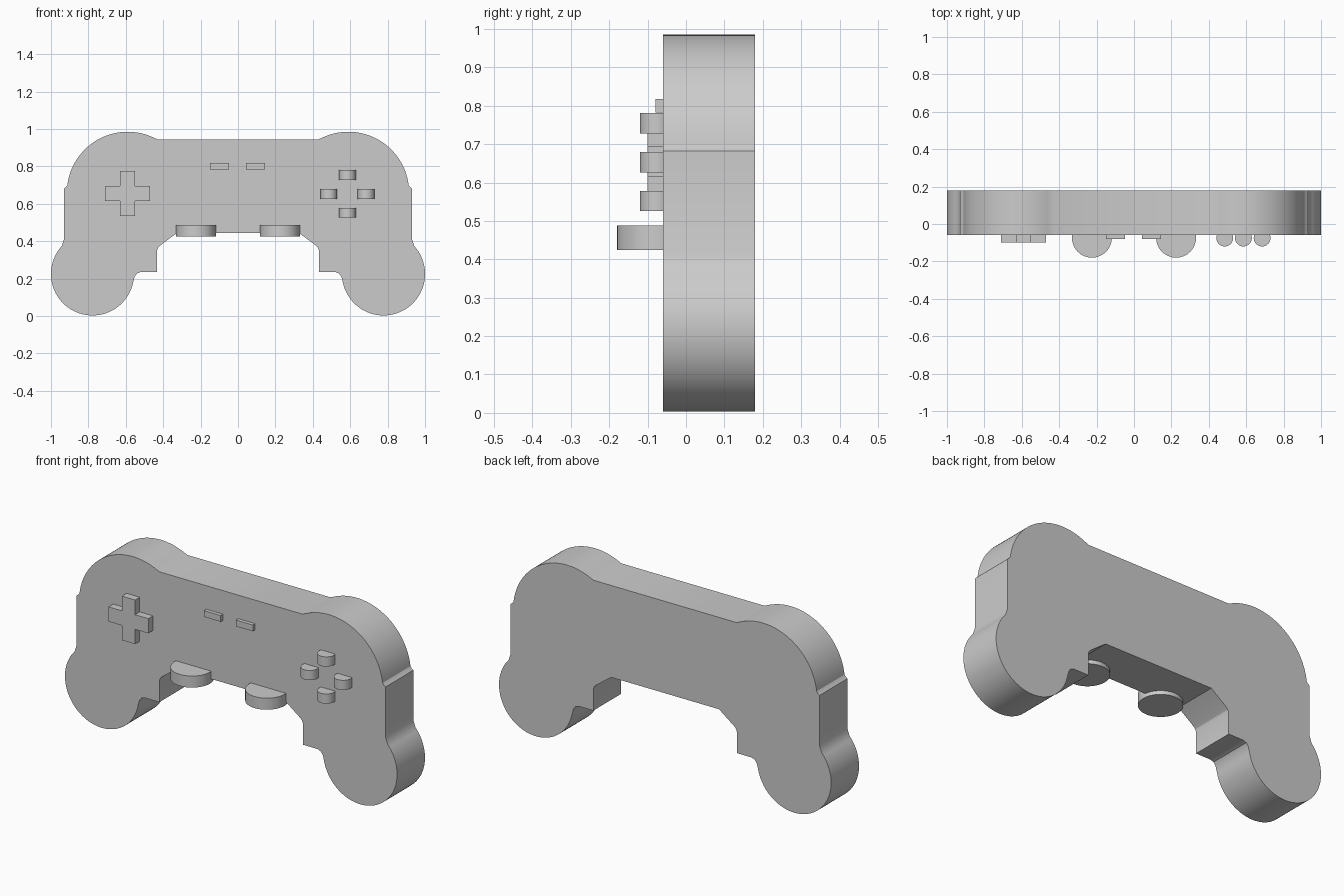
import bpy, bmesh
from math import sin, cos, radians, pi

cube = bpy.data.objects.get("Cube")
if cube:
    bpy.data.objects.remove(cube, do_unlink=True)

grey = bpy.data.materials.new("plain grey")
grey.use_nodes = True
colour = (0.6, 0.6, 0.6, 1)
grey.diffuse_color = colour
grey.node_tree.nodes["Principled BSDF"].inputs["Base Color"].default_value = colour

FRONT, BACK = -0.06, 0.18


def arc(cx, cz, r, start, end, steps):
    angles = [radians(start + (end - start) * i / steps) for i in range(steps + 1)]
    return [(cx + r * cos(a), cz + r * sin(a)) for a in angles]


def extrude(name, outline, offset, axis="y", smooth=True):
    """Extrude a flat outline: (x, z) along y, or (x, y) along z."""
    low, high = offset
    bm = bmesh.new()
    place = (lambda p, h: (p[0], h, p[1])) if axis == "y" else (lambda p, h: (p[0], p[1], h))
    a = [bm.verts.new(place(p, low)) for p in outline]
    b = [bm.verts.new(place(p, high)) for p in outline]
    bm.faces.new(a)
    bm.faces.new(b)
    for i in range(len(a)):
        j = (i + 1) % len(a)
        bm.faces.new((a[i], a[j], b[j], b[i]))
    bmesh.ops.recalc_face_normals(bm, faces=bm.faces)
    mesh = bpy.data.meshes.new(name)
    bm.to_mesh(mesh)
    bm.free()
    mesh.materials.append(grey)
    obj = bpy.data.objects.new(name, mesh)
    bpy.context.collection.objects.link(obj)
    if smooth:
        bpy.ops.object.select_all(action="DESELECT")
        obj.select_set(True)
        bpy.context.view_layer.objects.active = obj
        bpy.ops.object.shade_smooth_by_angle(angle=radians(25))
    return obj


# Body: half outline from top centre round the shoulder and grip, then mirrored
half = [(0.43, 0.945)]
half += arc(0.59, 0.66, 0.325, 113, 7, 32)
half += [(0.92, 0.69), (0.93, 0.682), (0.93, 0.41)]
half += arc(0.778, 0.225, 0.222, 42, -168, 48)
half += [(0.553, 0.21), (0.54, 0.228), (0.52, 0.235), (0.432, 0.235),
         (0.432, 0.352), (0.427, 0.366), (0.415, 0.378), (0.345, 0.43), (0.325, 0.445)]
extrude("body", half + [(-x, z) for x, z in reversed(half)], (FRONT, BACK))

# Direction pad: one plus-shaped prism
w, l, px, pz = 0.04, 0.12, -0.59, 0.655
plus = [(w, w), (w, l), (-w, l), (-w, w), (-l, w), (-l, -w),
        (-w, -w), (-w, -l), (w, -l), (w, -w), (l, -w), (l, w)]
extrude("direction_pad", [(px + x, pz + z) for x, z in plus], (-0.10, FRONT), smooth=False)

# Small menu buttons
for side, x in (("right", -0.099), ("left", 0.094)):
    bar = [(x - 0.051, 0.783), (x + 0.051, 0.783), (x + 0.051, 0.817), (x - 0.051, 0.817)]
    extrude(side + "_menu_button", bar, (-0.08, FRONT), smooth=False)


# Upright discs part sunk into the front
def disc(name, x, z, r, thickness, y):
    ring = arc(x, y, r, 0, 360, 32)[:-1]
    extrude(name, ring, (z - thickness / 2, z + thickness / 2), axis="z")


for name, dx, dz in (("top", 0, 1), ("bottom", 0, -1), ("right", -1, 0), ("left", 1, 0)):
    disc(name + "_action_button", 0.585 + 0.1 * dx, 0.653 + 0.101 * dz, 0.045, 0.053, -0.075)

for name, x in (("right", -0.225), ("left", 0.225)):
    disc(name + "_thumb_stick", x, 0.456, 0.107, 0.063, -0.073)
